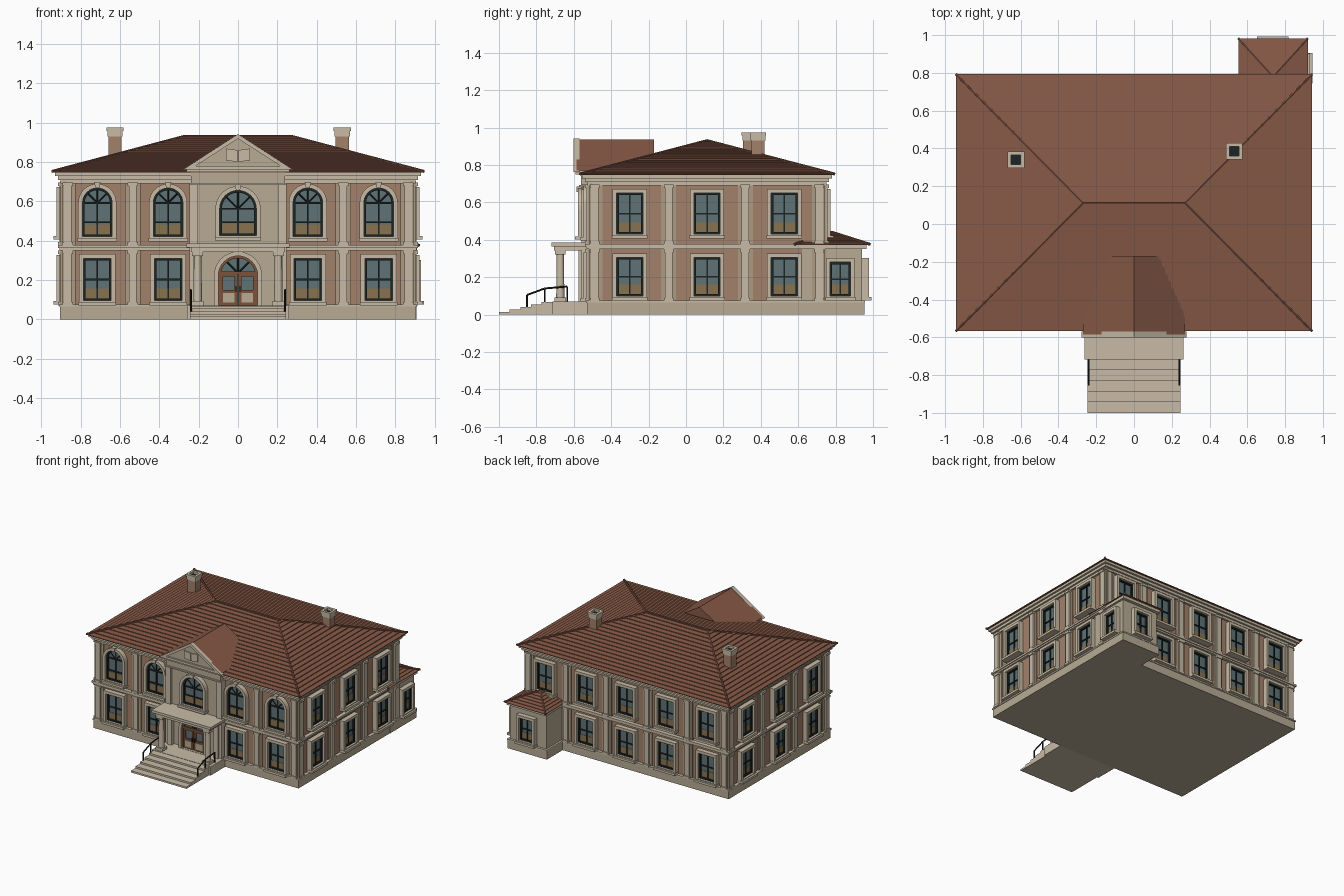
import bpy, bmesh
from math import pi, cos, sin
from mathutils import Matrix, Vector

if "Cube" in bpy.data.objects:
    bpy.data.objects.remove(bpy.data.objects["Cube"])

COL = dict(trim=(.58, .50, .38), stone=(.48, .41, .30), brick=(.37, .22, .145), strip=(.42, .33, .23),
           roof=(.24, .10, .062), cap=(.20, .085, .055), dark=(.012, .018, .018), glass=(.115, .17, .18),
           warm=(.25, .17, .08), wood=(.20, .085, .04))
MATS, PARTS = {}, {}
for k, c in COL.items():
    MATS[k] = bpy.data.materials.new(k)
    MATS[k].diffuse_color = (*c, 1)
I = Matrix()


def part(name, mat):
    if name not in PARTS:
        PARTS[name] = (bmesh.new(), mat)
    return PARTS[name][0]


def box(name, mat, x0, x1, y0, y1, z0, z1, M=I):
    S = Matrix.Diagonal((x1 - x0, y1 - y0, z1 - z0, 1))
    T = Matrix.Translation(((x0 + x1) / 2, (y0 + y1) / 2, (z0 + z1) / 2))
    bmesh.ops.create_cube(part(name, mat), size=1, matrix=M @ T @ S)


def prism(name, mat, pts, y0, y1, M=I):
    bm = part(name, mat)
    a, b = [[bm.verts.new(M @ Vector((x, y, z))) for x, z in pts] for y in (y0, y1)]
    bm.faces.new(a)
    bm.faces.new(b[::-1])
    for i in range(len(a)):
        bm.faces.new((a[i - 1], a[i], b[i], b[i - 1]))


def frame(name, mat, outer, inner, y0, y1, M=I):
    bm = part(name, mat)
    L = [[bm.verts.new(M @ Vector((x, y, z))) for x, z in p]
         for p, y in ((outer, y0), (inner, y0), (inner, y1), (outer, y1))]
    for i in range(len(outer)):
        for j in range(4):
            bm.faces.new((L[j - 1][i - 1], L[j - 1][i], L[j][i], L[j][i - 1]))


def rod(name, mat, a, b, r, seg=8, r2=None):
    a, b = Vector(a), Vector(b)
    M = Matrix.Translation((a + b) / 2) @ (b - a).to_track_quat('Z', 'Y').to_matrix().to_4x4()
    bmesh.ops.create_cone(part(name, mat), cap_ends=True, segments=seg, radius1=r,
                          radius2=r if r2 is None else r2, depth=(b - a).length, matrix=M)


def outline(cx, hw, z0, z1, arch):
    if not arch:
        return [(cx - hw, z0), (cx + hw, z0), (cx + hw, z1), (cx - hw, z1)]
    return [(cx - hw, z0), (cx + hw, z0)] + [
        (cx + hw * cos(i * pi / 16), z1 - hw + hw * sin(i * pi / 16)) for i in range(17)]


def fan(cx, hw, zs, M):
    # radiating glazing bars of an arched head
    for a in (pi / 4, pi / 2, 3 * pi / 4):
        rod("window_bars", 'dark', M @ Vector((cx, -.01, zs)),
            M @ Vector((cx + hw * cos(a), -.01, zs + hw * sin(a))), .004, 4)
    box("window_bars", 'dark', cx - hw, cx + hw, -.014, 0, zs - .005, zs + .005, M)


def window(M, cx, hw, z0, z1, arch=False):
    o = lambda t: outline(cx, hw + t, z0 - t, z1 + t, arch)
    prism("window_glass", 'glass', o(0), -.006, .01, M)
    frame("window_frames", 'dark', o(.002), o(-.011), -.02, .01, M)
    frame("window_surrounds", 'trim', o(.022), o(0), -.038, .01, M)
    box("window_sills", 'trim', cx - hw - .025, cx + hw + .025, -.053, .01, z0 - .024, z0 - .006, M)
    zm = z0 + (z1 - z0) * (.3 if arch else .5)
    box("window_blinds", 'warm', cx - hw + .01, cx + hw - .01, -.008, 0, z0 + .01, z0 + .062, M)
    box("window_bars", 'dark', cx - hw, cx + hw, -.014, 0, zm - .004, zm + .004, M)
    zs = z1 - hw if arch else z1
    box("window_bars", 'dark', cx - .004, cx + .004, -.014, 0, z0, zs, M)
    if arch:
        fan(cx, hw, zs, M)
        prism("keystones", 'trim', [(cx - .01, z1), (cx + .01, z1), (cx + .016, z1 + .03), (cx - .016, z1 + .03)],
              -.046, 0, M)


def pilaster(M, cx, w=.04):
    box("pilaster_backing", 'strip', cx - w, cx + w, -.008, .01, .07, .70, M)
    for z0, z1 in ((.07, .35), (.375, .695)):
        box("pilasters", 'trim', cx - w / 2, cx + w / 2, -.022, .01, z0, z1, M)
        for a, b in ((z0, z0 + .018), (z1 - .018, z1)):
            box("pilaster_caps", 'trim', cx - w * .65, cx + w * .65, -.029, .01, a, b, M)


def hip_roof(name, x0, x1, y0, y1, z0, z1, ridge, n, lip):
    # stepped tile courses rising to a ridge, with capped hips
    bm = part(name, 'roof')
    yc, xm = (y0 + y1) / 2, (x0 + x1) / 2
    low = [Vector(p) for p in ((x0, y0, z0), (x1, y0, z0), (x1, y1, z0), (x0, y1, z0))]
    top = [Vector((xm + s * ridge, yc, z1)) for s in (-1, 1, 1, -1)]
    rings = []
    for i in range(n + 1):
        for h in ((0, lip) if i < n else (0,)):
            rings.append([bm.verts.new(a.lerp(b, i / n) + Vector((0, 0, h))) for a, b in zip(low, top)])
    bm.faces.new(rings[0][::-1])
    for r, s in zip(rings, rings[1:]):
        for j in range(4):
            bm.faces.new((r[j - 1], r[j], s[j], s[j - 1]))
    bmesh.ops.remove_doubles(bm, verts=bm.verts, dist=1e-5)
    for a, b in zip(low, top):
        rod(name + "_hip_caps", 'cap', a + Vector((0, 0, lip)), b, .008, 6)
    if ridge:
        rod(name + "_hip_caps", 'cap', top[0], top[1], .008, 6)


def facade(x, y, deg):
    return Matrix.Translation((x, y, 0)) @ Matrix.Rotation(deg * pi / 180, 4, 'Z')


# main body, plinth, bands and cornice
X, Y0, Y1 = .885, -.51, .735


def ring_box(name, mat, off, z0, z1):
    box(name, mat, -X - off, X + off, Y0 - off, Y1 + off, z0, z1)


ring_box("walls", 'brick', 0, .06, .72)
ring_box("plinth", 'stone', .02, 0, .07)
ring_box("plinth_cap", 'trim', .025, .064, .075)
for off, z0, z1 in ((.022, .35, .362), (.03, .362, .377)):
    ring_box("band_course", 'trim', off, z0, z1)
for off, z0, z1 in ((.016, .69, .708), (.03, .708, .728), (.045, .728, .746)):
    ring_box("cornice", 'trim', off, z0, z1)
hip_roof("main_roof", -.943, .943, -.567, .793, .746, .93, .27, 18, .006)

# facades
front, back = facade(0, Y0, 0), facade(0, Y1, 180)
right, left = facade(X, .1125, 90), facade(-X, .1125, -90)
for x in (-.715, -.355, .355, .715):
    window(front, x, .07, .095, .31)
    window(front, x, .075, .42, .667, True)
for x in (-.715, -.355, 0, .355, .715):
    if x > -.7:
        window(back, x, .07, .10, .305)
    window(back, x, .07, .43, .65)
for M in (front, back):
    for x in (-.865, -.535, .535, .865):
        pilaster(M, x)
for x in (-.18, .18):
    pilaster(back, x)
for M in (right, left):
    for u in (-.413, 0, .413):
        window(M, u, .07, .10, .305)
        window(M, u, .07, .43, .65)
    for u in (-.60, -.205, .205, .60):
        pilaster(M, u)

# projecting centre bay
BY = -.54
bay = facade(0, BY, 0)
box("centre_bay", 'stone', -.235, .235, BY, -.3, .05, .765)
for s in (-1, 1):
    box("bay_pilasters", 'trim', s * .225 - .022, s * .225 + .022, BY - .018, BY + .05, .07, .69)
window(bay, 0, .093, .425, .655, True)
box("bay_frieze", 'stone', -.24, .24, BY - .022, BY + .05, .688, .752)
box("bay_frieze_mould", 'trim', -.25, .25, BY - .032, BY + .05, .682, .692)
box("bay_cornice", 'trim', -.262, .262, BY - .05, BY + .05, .748, .77)

# pediment, gable roof behind it, and open book relief
prism("gable_roof", 'roof', [(-.27, .77), (.27, .77), (0, .937)], -.585, -.17)
prism("tympanum", 'stone', [(-.25, .77), (.25, .77), (0, .925)], -.588, -.57)
frame("pediment_moulding", 'trim', [(-.278, .762), (.278, .762), (0, .942)],
      [(-.215, .78), (.215, .78), (0, .918)], -.602, -.57)
for s in (-1, 1):
    prism("book_relief", 'trim', [(s * .003, .80), (s * .06, .808), (s * .06, .868), (s * .003, .86)], -.597, -.58)

# arched entrance doors
dz0, dz1, dh = .072, .322, .1
d = lambda t: outline(0, dh + t, dz0 - (.002 if t > 0 else 0), dz1 + t, True)
prism("door_glass", 'glass', d(0), -.006, .01, bay)
frame("door_frame", 'wood', d(.002), d(-.012), -.02, .01, bay)
frame("door_surround", 'trim', d(.022), d(0), -.035, .01, bay)
fan(0, dh - .01, .235, bay)
box("door_transom", 'wood', -dh, dh, -.02, 0, .228, .242, bay)
for s in (-1, 1):
    cx = s * .047
    frame("door_leaves", 'wood', outline(cx, .045, .072, .232, False), outline(cx, .029, .15, .217, False),
          -.016, 0, bay)
    box("door_panels", 'stone', cx - .03, cx + .03, -.019, 0, .085, .135, bay)
    box("door_handles", 'dark', s * .01 - .003, s * .01 + .003, -.028, 0, .14, .17, bay)

# porch: landing, steps, columns, flat canopy
box("landing", 'trim', -.258, .258, -.715, -.5, 0, .07)
for i in range(5):
    box("steps", 'trim', -.245, .245, -1 + i * .057, -.7, 0, .0135 * (i + 1))
for s in (-1, 1):
    x = s * .205
    rod("porch_columns", 'trim', (x, -.672, .09), (x, -.672, .325), .022, 24, .019)
    for z0, z1, h in ((.07, .092, .03), (.322, .345, .028)):
        box("column_blocks", 'trim', x - h, x + h, -.672 - h, -.672 + h, z0, z1)
    box("porch_rear_piers", 'trim', x - .02, x + .02, -.575, BY, .07, .345)
    # handrail
    path = [(s * .24, -.85, .105), (s * .24, -.755, .14), (s * .24, -.635, .15)]
    for a, b in zip(path, path[1:]):
        rod("handrails", 'dark', a, b, .005)
    for (px, py, pz), zb in zip(path, (.025, .055, .07)):
        rod("handrail_posts", 'dark', (px, py, zb), (px, py, pz), .005)
box("canopy_beam", 'trim', -.24, .24, -.705, BY, .343, .365)
box("canopy_slab", 'trim', -.262, .262, -.718, BY, .365, .385)

# rear annex
box("annex_walls", 'stone', .575, .893, .62, .94, .05, .362)
box("annex_plinth", 'stone', .56, .907, .62, .955, 0, .07)
box("annex_plinth_cap", 'trim', .56, .91, .70, .958, .064, .075)
box("annex_cornice", 'trim', .56, .91, .595, .965, .35, .372)
hip_roof("annex_roof", .552, .92, .58, .983, .372, .44, 0, 7, .004)
window(facade(.735, .94, 180), 0, .058, .10, .28)
window(facade(.893, .825, 90), 0, .055, .10, .28)

# chimneys
for cx, cy in ((-.625, .34), (.53, .385)):
    M = Matrix.Translation((cx, cy, 0)) @ Matrix.Rotation(pi / 2, 4, 'X')
    sq = lambda h: outline(0, h, -h, h, False)
    box("chimney_shafts", 'brick', cx - .034, cx + .034, cy - .034, cy + .034, .77, .935)
    box("chimney_flues", 'dark', cx - .03, cx + .03, cy - .03, cy + .03, .93, .955)
    frame("chimney_caps", 'trim', sq(.039), sq(.027), .93, .962, M)
    frame("chimney_caps", 'trim', sq(.044), sq(.025), .958, .974, M)

# turn the collected parts into objects
for name, (bm, mat) in PARTS.items():
    bmesh.ops.recalc_face_normals(bm, faces=bm.faces)
    me = bpy.data.meshes.new(name)
    if name == "porch_columns":
        for f in bm.faces:
            f.smooth = len(f.verts) == 4
    bm.to_mesh(me)
    bm.free()
    me.materials.append(MATS[mat])
    bpy.context.collection.objects.link(bpy.data.objects.new(name, me))

for m in bpy.data.materials:
    if m.users and not m.is_grease_pencil:
        m.use_nodes = True
        m.node_tree.nodes["Principled BSDF"].inputs["Base Color"].default_value = m.diffuse_color
